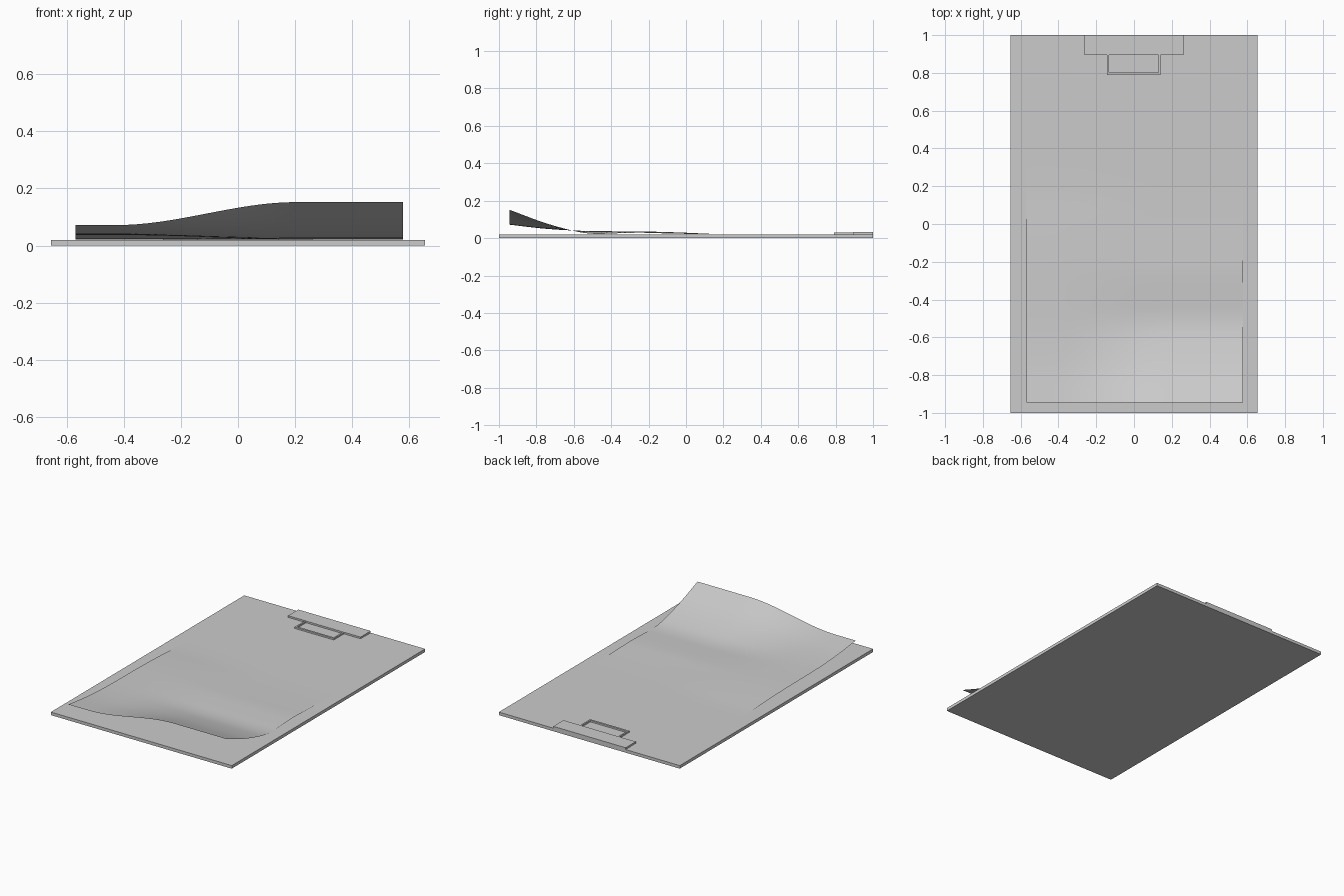
import bpy, bmesh

if "Cube" in bpy.data.objects:
    bpy.data.objects.remove(bpy.data.objects["Cube"])


def finish(name, bm, smooth=False):
    me = bpy.data.meshes.new(name)
    bm.to_mesh(me)
    bm.free()
    ob = bpy.data.objects.new(name, me)
    bpy.context.collection.objects.link(ob)
    for p in me.polygons:
        p.use_smooth = smooth
    return ob


def add_box(bm, x0, x1, y0, y1, z0, z1):
    verts = bmesh.ops.create_cube(bm, size=1)["verts"]
    for v in verts:
        v.co.x = x1 if v.co.x > 0 else x0
        v.co.y = y1 if v.co.y > 0 else y0
        v.co.z = z1 if v.co.z > 0 else z0


def curve(knots, y):
    """Smooth (Hermite) height through (y, z) knots."""
    n = len(knots)

    def slope(i):
        a, b = knots[max(i - 1, 0)], knots[min(i + 1, n - 1)]
        return (b[1] - a[1]) / (b[0] - a[0])
    for i in range(n - 1):
        (ya, za), (yb, zb) = knots[i], knots[i + 1]
        if y <= yb or i == n - 2:
            h = yb - ya
            t = min(max((y - ya) / h, 0), 1)
            return ((2*t**3 - 3*t*t + 1) * za + (t**3 - 2*t*t + t) * h * slope(i)
                    + (3*t*t - 2*t**3) * zb + (t**3 - t*t) * h * slope(i + 1))


# Backing board
bm = bmesh.new()
add_box(bm, -0.655, 0.655, -1, 1, 0, 0.02)
finish("board", bm)

# Clip plate
bm = bmesh.new()
add_box(bm, -0.263, 0.261, 0.895, 1.0, 0.02, 0.032)
finish("clip_plate", bm)

# Rectangular pull loop in front of the plate
bm = bmesh.new()
outer = [(-0.143, 0.79), (0.141, 0.79), (0.141, 0.905), (-0.143, 0.905)]
inner = [(-0.133, 0.803), (0.131, 0.803), (0.131, 0.894), (-0.133, 0.894)]
rings = [[bm.verts.new((x, y, z)) for x, y in ring]
         for ring, z in ((outer, 0.02), (outer, 0.031), (inner, 0.031), (inner, 0.02))]
for k in range(4):
    a, b = rings[k], rings[(k + 1) % 4]
    for i in range(4):
        j = (i + 1) % 4
        bm.faces.new((a[i], a[j], b[j], b[i]))
finish("clip_loop", bm)

# Paper sheet: left and right edge profiles blended across the width
LEFT = [(-0.945, 0.072), (-0.75, 0.05), (-0.55, 0.039), (-0.2, 0.035),
        (0.0, 0.029), (0.15, 0.0225), (0.35, 0.021), (0.95, 0.021)]
RIGHT = [(-0.945, 0.152), (-0.75, 0.08), (-0.57, 0.032), (-0.48, 0.0225), (-0.4, 0.025),
         (-0.25, 0.029), (-0.13, 0.026), (0.1, 0.0215), (0.35, 0.021), (0.95, 0.021)]
NX, NY = 32, 56
bm = bmesh.new()
grid = []
for r in range(NY + 1):
    y = -0.945 + 1.885 * r / NY
    zl, zr = curve(LEFT, y), curve(RIGHT, y)
    row = []
    for c in range(NX + 1):
        x = -0.568 + 1.146 * c / NX
        t = min(max((x + 0.42) / 0.62, 0), 1)
        t = t * t * (3 - 2 * t)
        row.append(bm.verts.new((x, y, zl + (zr - zl) * t)))
    grid.append(row)
for r in range(NY):
    for c in range(NX):
        bm.faces.new((grid[r][c], grid[r][c + 1], grid[r + 1][c + 1], grid[r + 1][c]))
finish("paper", bm, True)
